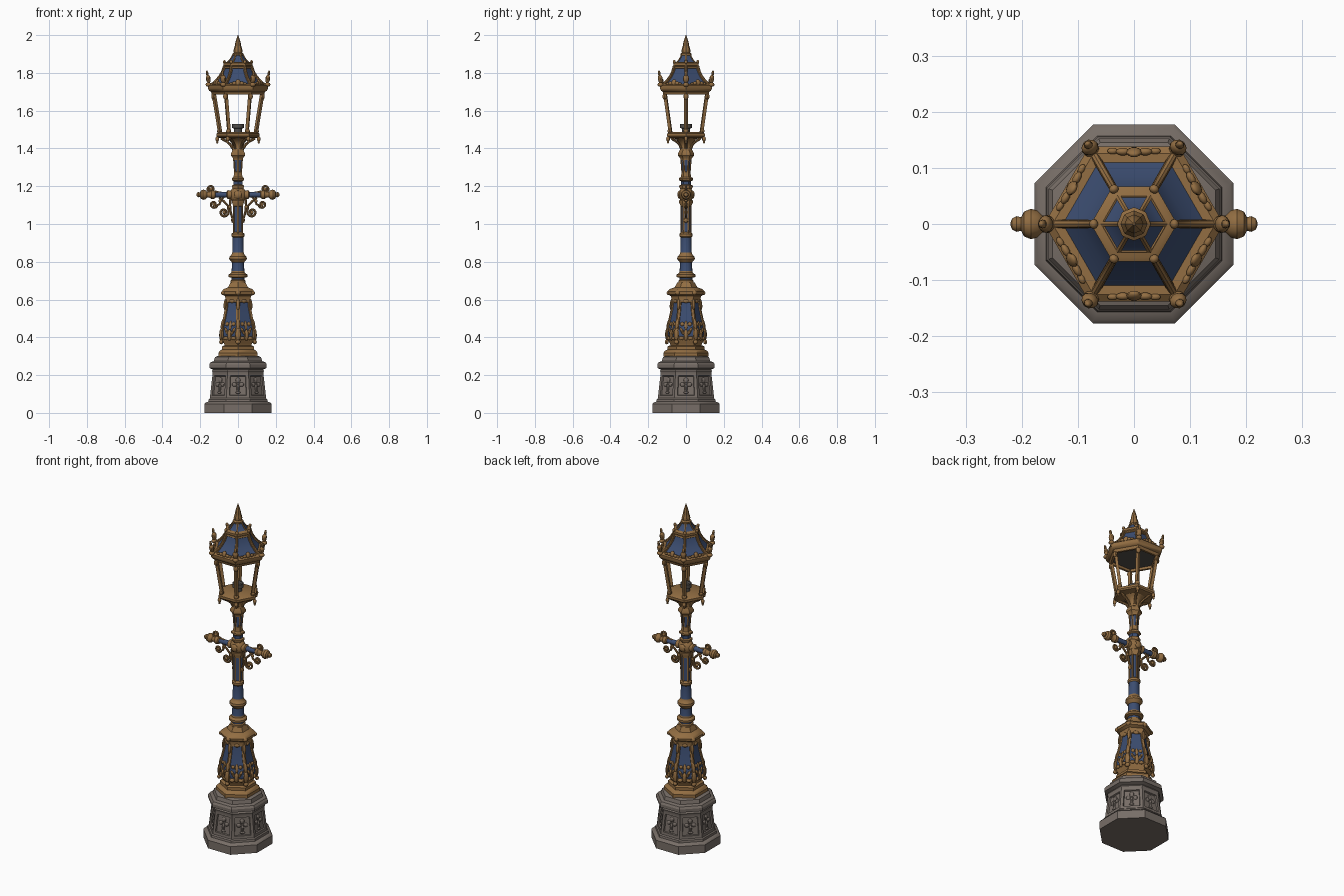
import bpy, bmesh, math
from math import pi, sin, cos, radians
from mathutils import Matrix, Vector

if "Cube" in bpy.data.objects:
    bpy.data.objects.remove(bpy.data.objects["Cube"])


def material(name, rgb):
    m = bpy.data.materials.new(name)
    m.diffuse_color = (*rgb, 1)
    m.use_nodes = True
    m.node_tree.nodes["Principled BSDF"].inputs["Base Color"].default_value = m.diffuse_color
    return m


MATS = [material("weathered stone", (0.185, 0.155, 0.135)),
        material("aged gold", (0.29, 0.155, 0.055)),
        material("dark blue", (0.045, 0.075, 0.165)),
        material("dark grey", (0.085, 0.078, 0.072))]
STONE, GOLD, BLUE, GREY = range(4)


def finish(name, bm, angle=35):
    me = bpy.data.meshes.new(name)
    bm.to_mesh(me)
    bm.free()
    for m in MATS:
        me.materials.append(m)
    ob = bpy.data.objects.new(name, me)
    bpy.context.collection.objects.link(ob)
    bpy.ops.object.select_all(action='DESELECT')
    ob.select_set(True)
    bpy.context.view_layer.objects.active = ob
    bpy.ops.object.shade_smooth_by_angle(angle=radians(angle))
    return ob


def lathe(bm, profile, n, start=0.0, mat=GOLD, panels=(), mats={}, mtx=Matrix()):
    """Profile of (radius, z). panels: (first row, last row, inset, depth, material)."""
    rings = [[bm.verts.new(mtx @ Vector((r * cos(start + 2 * pi * k / n),
                                         r * sin(start + 2 * pi * k / n), z)))
              for k in range(n)] for r, z in profile]
    grid = []
    for i in range(len(rings) - 1):
        a, b = rings[i], rings[i + 1]
        row = [bm.faces.new((a[k], a[(k + 1) % n], b[(k + 1) % n], b[k])) for k in range(n)]
        for f in row:
            f.material_index = mats.get(i, mat)
        grid.append(row)
    caps = [bm.faces.new(rings[0][::-1]), bm.faces.new(rings[-1])]
    caps[0].material_index = mats.get('bottom', mat)
    caps[1].material_index = mats.get('top', mat)
    bm.normal_update()
    for first, last, inset, depth, pm in panels:
        for k in range(n):
            col = [grid[i][k] for i in range(first, last + 1)]
            bmesh.ops.inset_region(bm, faces=col, thickness=inset * 0.85, depth=0, use_even_offset=True)
            bmesh.ops.inset_region(bm, faces=col, thickness=inset * 0.15, depth=-depth, use_even_offset=True)
            for f in col:
                f.material_index = pm
    return caps


def blob(bm, ang, r, z, size, mat=GOLD, side=0.0, tilt=0.0, roll=0.0):
    """Ellipsoid in polar position; size = (radial, sideways, vertical)."""
    m = (Matrix.Rotation(ang, 4, 'Z') @ Matrix.Translation((r, side, z))
         @ Matrix.Rotation(tilt, 4, 'Y') @ Matrix.Rotation(roll, 4, 'X') @ Matrix.Diagonal((*size, 1)))
    vs = bmesh.ops.create_uvsphere(bm, u_segments=10, v_segments=7, radius=1, matrix=m)['verts']
    for f in {f for v in vs for f in v.link_faces}:
        f.material_index = mat


def sweep(bm, pts, rad, ang, mat=GOLD, n=8, side=0.0):
    """Tube along (radius, z) points in the vertical plane at angle ang."""
    rot = Matrix.Rotation(ang, 4, 'Z')
    rings = []
    for i, p in enumerate(pts):
        a, b = pts[max(i - 1, 0)], pts[min(i + 1, len(pts) - 1)]
        t = Vector((b[0] - a[0], 0, b[1] - a[1])).normalized()
        nrm, bi = Vector((-t.z, 0, t.x)), Vector((0, 1, 0))
        rings.append([bm.verts.new(rot @ (Vector((p[0], side, p[1])) + rad *
                     (nrm * cos(2 * pi * k / n) + bi * sin(2 * pi * k / n)))) for k in range(n)])
    faces = [bm.faces.new((a[k], a[(k + 1) % n], b[(k + 1) % n], b[k]))
             for a, b in zip(rings, rings[1:]) for k in range(n)]
    faces += [bm.faces.new(rings[0][::-1]), bm.faces.new(rings[-1])]
    for f in faces:
        f.material_index = mat
    bmesh.ops.recalc_face_normals(bm, faces=faces)


def spiral(cx, cz, r, a0, turns, end=0.3, steps=18):
    return [(cx + r * (1 - (1 - end) * i / steps) * cos(a0 + turns * 2 * pi * i / steps),
             cz + r * (1 - (1 - end) * i / steps) * sin(a0 + turns * 2 * pi * i / steps))
            for i in range(steps + 1)]


HEX = [k * pi / 3 for k in range(6)]            # flat directions of column, corners of lantern
HEXC = [pi / 6 + a for a in HEX]                # corners of column, flats of lantern
OCT = [k * pi / 4 for k in range(8)]

# Stone pedestal with recessed panels
bm = bmesh.new()
oct_profile = [(0.177, 0), (0.177, 0.048), (0.171, 0.055), (0.157, 0.06), (0.155, 0.072), (0.149, 0.078),
               (0.134, 0.212), (0.138, 0.222), (0.133, 0.23), (0.152, 0.238), (0.152, 0.256), (0.145, 0.268),
               (0.128, 0.274), (0.122, 0.295), (0.112, 0.30)]
lathe(bm, [(r / cos(pi / 8), z) for r, z in oct_profile], 8, pi / 8, STONE,
      panels=[(5, 5, 0.018, 0.008, STONE)])
finish("stone_pedestal", bm, 30)

# Trefoil emblems on the pedestal panels
bm = bmesh.new()
for a in OCT:
    for side, z, sy, sz in ((0, 0.172, .013, .015), (-.019, .15, .013, .012), (.019, .15, .013, .012),
                            (0, .128, .008, .026), (0, .108, .014, .007)):
        blob(bm, a, 0.133 - (z - 0.145) * 0.11, z, (.008, sy, sz), STONE, side)
finish("pedestal_emblems", bm)

# Hexagonal vase-shaped column foot with blue panels
bm = bmesh.new()
lathe(bm, [(.120, .298), (.120, .318), (.110, .33), (.098, .335), (.098, .352), (.082, .358), (.085, .368),
           (.101, .39), (.108, .418), (.104, .45), (.092, .50), (.081, .55), (.075, .60), (.080, .618),
           (.098, .628), (.100, .642), (.088, .655), (.060, .665), (.046, .69)], 6, pi / 6, GOLD,
      panels=[(7, 11, .014, .006, BLUE)])
finish("column_foot", bm)

# Leaves and scrolls on the column foot
bm = bmesh.new()
for a in HEX:
    blob(bm, a, .090, .412, (.010, .012, .030))
    blob(bm, a, .079, .462, (.008, .009, .026), tilt=-.2)
    blob(bm, a, .064, .592, (.006, .016, .010))
    for s in (-1, 1):
        blob(bm, a, .086, .432, (.008, .008, .022), side=s * .020, tilt=-.15, roll=-s * .5)
        blob(bm, a, .079, .470, (.008, .011, .011), side=s * .020)
        blob(bm, a, .090, .395, (.009, .014, .010), side=s * .024)
for a in HEXC:
    blob(bm, a, .101, .415, (.010, .016, .034))
    blob(bm, a, .094, .470, (.008, .012, .030), tilt=-.22)
    blob(bm, a, .079, .575, (.007, .010, .030), tilt=-.1)
    blob(bm, a, .102, .375, (.011, .014, .012))
    blob(bm, a, .090, .635, (.013, .014, .012))
finish("foot_leaves", bm)

# Round lower shaft with gold rings
bm = bmesh.new()
lathe(bm, [(.040, .685), (.040, .700), (.034, .705), (.034, .715), (.050, .720), (.050, .732), (.036, .742),
           (.034, .75), (.031, .795), (.038, .803), (.047, .815), (.045, .828), (.034, .838), (.030, .85),
           (.028, .928), (.034, .935), (.034, .948), (.026, .955)], 16,
      mats={2: BLUE, 7: BLUE, 13: BLUE})
finish("lower_shaft", bm)

# Hexagonal panelled shaft below and above the cross arm
bm = bmesh.new()
lathe(bm, [(.029, .95), (.030, 1.10), (.036, 1.112), (.036, 1.125), (.03, 1.13)], 6, pi / 6,
      panels=[(0, 0, .007, .003, BLUE)])
lathe(bm, [(.027, 1.18), (.036, 1.195), (.036, 1.203), (.027, 1.208), (.027, 1.226), (.037, 1.232),
           (.037, 1.242), (.027, 1.25), (.024, 1.27), (.030, 1.345), (.036, 1.355), (.042, 1.362),
           (.042, 1.375), (.034, 1.388), (.030, 1.40)], 6, pi / 6,
      mats={3: BLUE}, panels=[(8, 8, .007, .003, BLUE)])
finish("panelled_shaft", bm)

# Central boss, cross arms and end knobs
bm = bmesh.new()
blob(bm, 0, 0, 1.155, (.046, .038, .046))
for a in (pi / 2, -pi / 2):
    blob(bm, a, .034, 1.155, (.012, .022, .022))
for a in (0, pi):
    out = Matrix.Translation((0, 0, 1.155)) @ Matrix.Rotation(pi / 2 if a == 0 else -pi / 2, 4, 'Y')
    lathe(bm, [(.022, .03), (.024, .055), (.015, .06), (.014, .118), (.021, .123), (.023, .14), (.016, .150),
               (.015, .163), (.024, .172), (.027, .184), (.022, .196), (.012, .201), (.014, .209),
               (.010, .217), (.003, .220)], 12, mats={2: BLUE}, mtx=out)
finish("cross_arms", bm)

# Wrought scrolls around the arms
bm = bmesh.new()
for a in (0, pi):
    sweep(bm, [(.085, 1.165), (.105, 1.168), (.12, 1.172)] + spiral(.143, 1.185, .020, -.8, 1.25), .0055, a)
    sweep(bm, [(.075, 1.145), (.09, 1.125), (.098, 1.105)] + spiral(.128, 1.104, .021, pi * 1.05, 1.3), .0055, a)
    sweep(bm, [(.10, 1.14), (.075, 1.12), (.052, 1.095)] + spiral(.074, 1.062, .026, pi * .85, 1.35), .006, a)
    sweep(bm, [(.026, 1.02), (.034, 1.045), (.04, 1.07), (.042, 1.10), (.04, 1.135)], .006, a)
    for x, z in ((.143, 1.185), (.128, 1.104), (.074, 1.062), (.045, 1.09), (.096, 1.122)):
        blob(bm, a, x, z, (.009, .009, .009))
    blob(bm, a, .028, 1.02, (.009, .012, .014))
finish("arm_scrolls", bm)

# Flared neck and lantern floor
bm = bmesh.new()
lathe(bm, [(.032, 1.39), (.030, 1.41), (.034, 1.43), (.050, 1.445), (.062, 1.455)], 12)
lathe(bm, [(.075, 1.452), (.108, 1.458), (.115, 1.465), (.115, 1.478), (.100, 1.486)], 6)
for a in HEX:
    sweep(bm, [(.030, 1.40), (.040, 1.42), (.058, 1.436), (.078, 1.447), (.09, 1.455)], .007, a)
    blob(bm, a, .110, 1.450, (.010, .010, .014))
    blob(bm, a, .110, 1.434, (.006, .006, .009))
finish("lantern_floor", bm)

# Burner inside the lantern
bm = bmesh.new()
lathe(bm, [(.022, 1.48), (.022, 1.505), (.031, 1.508), (.031, 1.53), (.024, 1.53), (.020, 1.52)], 12, 0, GREY)
finish("lamp_burner", bm)

# Six leaning corner bars
bm = bmesh.new()
for a in HEX:
    sweep(bm, [(.093, 1.475), (.130, 1.70)], .0115, a, n=4)
    blob(bm, a, .099, 1.492, (.012, .014, .014))
    blob(bm, a, .131, 1.675, (.011, .014, .018))
finish("lantern_bars", bm, 25)

# Upper lantern rim with dark ceiling
bm = bmesh.new()
caps = lathe(bm, [(.136, 1.685), (.143, 1.70), (.152, 1.705), (.160, 1.718), (.160, 1.732), (.145, 1.742)], 6)
bmesh.ops.inset_region(bm, faces=[caps[0]], thickness=.014, depth=0)
bmesh.ops.inset_region(bm, faces=[caps[0]], thickness=.001, depth=-.014)
caps[0].material_index = GREY
finish("lantern_rim", bm)

# Corner finials and leafy crests on the rim
bm = bmesh.new()
for a in HEX:
    blob(bm, a, .156, 1.738, (.016, .016, .012))
    blob(bm, a, .157, 1.768, (.013, .016, .023), tilt=.15)
    blob(bm, a, .163, 1.795, (.007, .008, .018), tilt=.15)
for a in HEXC:
    blob(bm, a, .128, 1.750, (.008, .014, .017), tilt=-.3)
    for s in (-1, 1):
        blob(bm, a, .129, 1.745, (.007, .013, .009), side=s * .020)
        blob(bm, a, .130, 1.743, (.006, .010, .006), side=s * .038)
finish("rim_finials", bm)

# Concave hexagonal roof with blue panels and gold ridges, then the small upper roof
bm = bmesh.new()
lathe(bm, [(.140, 1.735), (.118, 1.757), (.098, 1.780), (.083, 1.805), (.072, 1.835)], 6,
      panels=[(0, 3, .010, .004, BLUE)])
lathe(bm, [(.066, 1.832), (.077, 1.840), (.077, 1.852), (.068, 1.857)], 6)
lathe(bm, [(.062, 1.855), (.048, 1.868), (.036, 1.885), (.029, 1.90)], 6, panels=[(0, 2, .006, .003, BLUE)])
for a in HEX:
    sweep(bm, [(.140, 1.738), (.118, 1.757), (.098, 1.780), (.083, 1.805), (.072, 1.838)], .007, a)
    blob(bm, a, .072, 1.858, (.008, .009, .010))
finish("lantern_roof", bm)

# Top spike
bm = bmesh.new()
lathe(bm, [(.028, 1.892), (.030, 1.902), (.022, 1.908), (.024, 1.918), (.021, 1.93), (.016, 1.945),
           (.017, 1.95), (.010, 1.975), (.002, 2.0)], 8)
finish("top_spike", bm)
